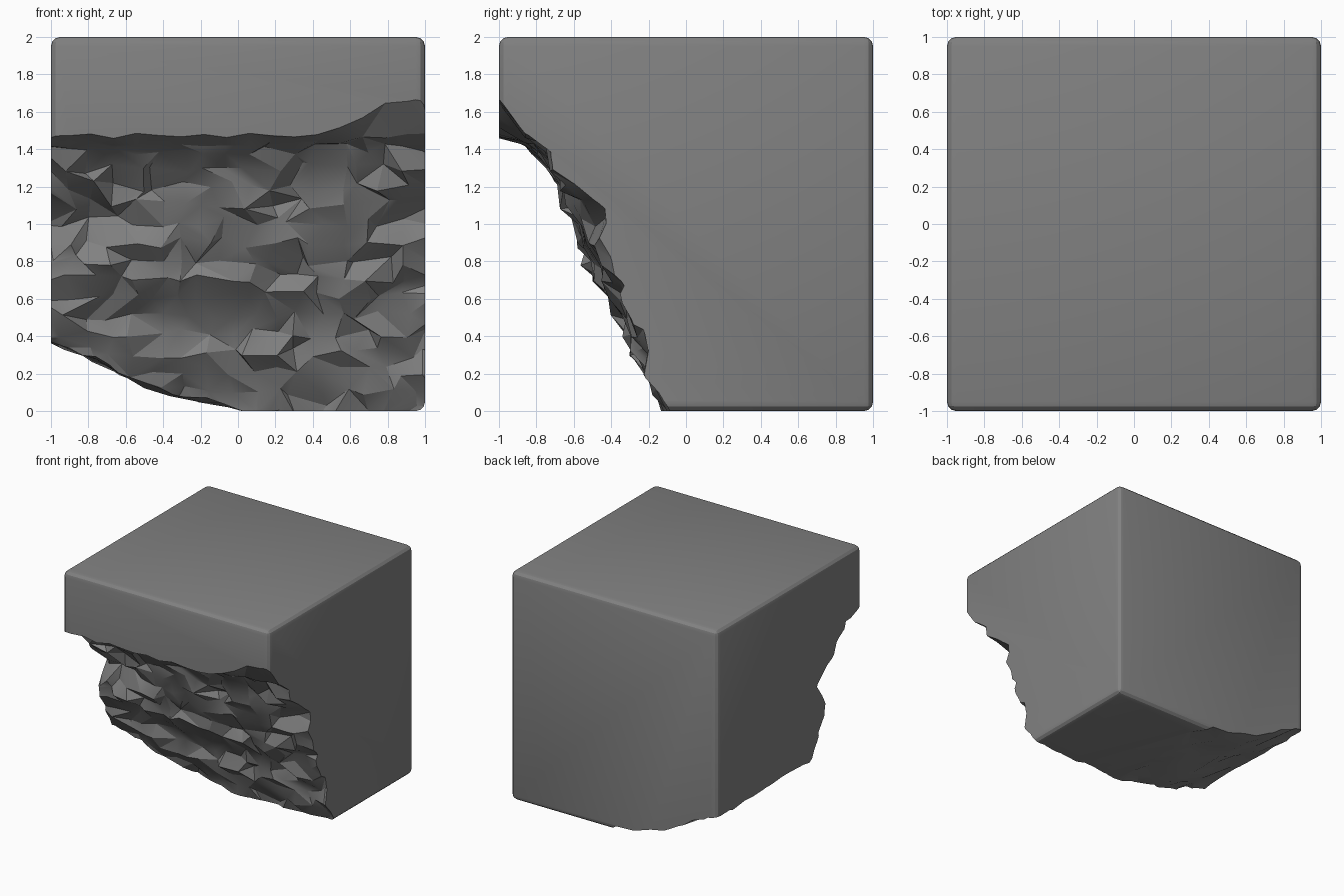
import bpy, bmesh, math, random
from mathutils import Vector, noise

if "Cube" in bpy.data.objects:
    bpy.data.objects.remove(bpy.data.objects["Cube"])

random.seed(7)


def lerp_profile(pts, n):
    # resample a polyline to n+1 evenly spaced points
    pts = [Vector(p) for p in pts]
    lens = [(b - a).length for a, b in zip(pts, pts[1:])]
    total, out = sum(lens), []
    for i in range(n + 1):
        d, k = total * i / n, 0
        while k < len(lens) - 1 and d > lens[k]:
            d -= lens[k]
            k += 1
        out.append(pts[k].lerp(pts[k + 1], min(d / lens[k], 1)))
    return out


def rough_cutter(name, rows, cols, place, sweep):
    # faceted sheet, extruded away from the rock into a closed solid
    bm = bmesh.new()
    grid = [[bm.verts.new(place(i, j)) for j in range(cols + 1)] for i in range(rows + 1)]
    for i in range(rows):
        for j in range(cols):
            a, b, c, d = grid[i][j], grid[i][j + 1], grid[i + 1][j + 1], grid[i + 1][j]
            tris = ((a, b, c), (a, c, d)) if random.random() < .5 else ((a, b, d), (b, c, d))
            for t in tris:
                bm.faces.new(t)
    ext = bmesh.ops.extrude_face_region(bm, geom=bm.faces[:], use_keep_orig=True)
    for v in ext["geom"]:
        if isinstance(v, bmesh.types.BMVert):
            axis = 1 if sweep[1] else 2
            v.co[axis] = sweep[axis]
    bmesh.ops.recalc_face_normals(bm, faces=bm.faces[:])
    me = bpy.data.meshes.new(name)
    bm.to_mesh(me)
    bm.free()
    ob = bpy.data.objects.new(name, me)
    bpy.context.collection.objects.link(ob)
    ob.hide_render = True
    return ob


# Block with softly rounded edges, dark grey stone
bpy.ops.mesh.primitive_cube_add(size=2, location=(0, 0, 1))
rock = bpy.context.object
rock.name = "rock_block"
stone = bpy.data.materials.new("stone")
stone.diffuse_color = (.22, .22, .22, 1)
stone.use_nodes = True
stone.node_tree.nodes["Principled BSDF"].inputs["Base Color"].default_value = stone.diffuse_color
rock.data.materials.append(stone)
bev = rock.modifiers.new("bevel", "BEVEL")
bev.width, bev.segments = .05, 3

# Broken front: (y, z) profile from the foot up to the overhanging brow
FRONT = lerp_profile([(-.03, -.2), (-.11, 0), (-.24, .28), (-.39, .6), (-.48, .74), (-.57, .9),
                      (-.57, 1.02), (-.69, 1.2), (-.79, 1.40)], 16)
TOP = len(FRONT)
FRONT += [Vector((-.86, 1.43)), Vector((-1.0, 1.47)), Vector((-1.3, 1.56))]
NX = 19
# Dents and bulges: x, z, x radius, z radius, depth
DENTS = [(-1.1, .98, .35, .2, .2), (-1, .62, .4, .12, -.04),
         (1.1, 1.05, .3, .22, .15), (1, .72, .3, .2, .06)]


def front_point(i, j):
    y, z = FRONT[i]
    x = -1.15 + 2.3 * j / NX
    r = min(max((x - .45) / .4, 0), 1)
    if i < TOP:
        x += random.uniform(-.05, .05)
        z += random.uniform(-.03, .03)
        # stepped ledges that curl up at both sides, plus elongated lumps
        zz = z - .5 * max(0, abs(x) - .5)
        phase = (zz * 2.6 + .12 + .4 * noise.noise(Vector((x * 1.3, 3, 0)))) % 1
        fade = min(max(z / .3, .3), 1)
        y += fade * (.06 * (.5 - phase) + .06 * noise.noise(Vector((x * 1.6, z * 3, 5))))
        y += random.uniform(-.025, .03)
        for dx, dz, rx, rz, depth in DENTS:
            y += depth * math.exp(-((x - dx) / rx) ** 2 - ((z - dz) / rz) ** 2)
        # right-hand part is broken deeper
        y += .04 * r * min(max(z / .5, 0), 1)
    else:
        # brow rises towards the right
        z += random.uniform(-.015, .015) + r * (.05, .2, .26)[i - TOP]
    return (x, y, z)


front_cut = rough_cutter("front_break_cutter", len(FRONT) - 1, NX, front_point, (0, -2, 0))

# Broken lower left edge: (x, z) profile
LOWER = lerp_profile([(-1.2, .43), (-1, .36), (-.76, .27), (-.58, .15), (-.4, .10),
                      (-.2, .05), (0, .012), (.25, -.08)], 10)
NY = 14


def lower_point(i, j):
    x, z = LOWER[i]
    y = -1.2 + 2.4 * j / NY + random.uniform(-.04, .04)
    return (x + random.uniform(-.02, .02), y, z + random.uniform(-.008, .035))


lower_cut = rough_cutter("lower_break_cutter", len(LOWER) - 1, NY, lower_point, (0, 0, -1))

# Carve both breaks and bake the result
for cutter in (front_cut, lower_cut):
    m = rock.modifiers.new(cutter.name, "BOOLEAN")
    m.operation, m.solver, m.object = "DIFFERENCE", "EXACT", cutter
bpy.context.view_layer.objects.active = rock
for m in list(rock.modifiers):
    bpy.ops.object.modifier_apply(modifier=m.name)
for cutter in (front_cut, lower_cut):
    bpy.data.objects.remove(cutter)
rock.select_set(True)
bpy.ops.object.shade_smooth_by_angle(angle=math.radians(22))
